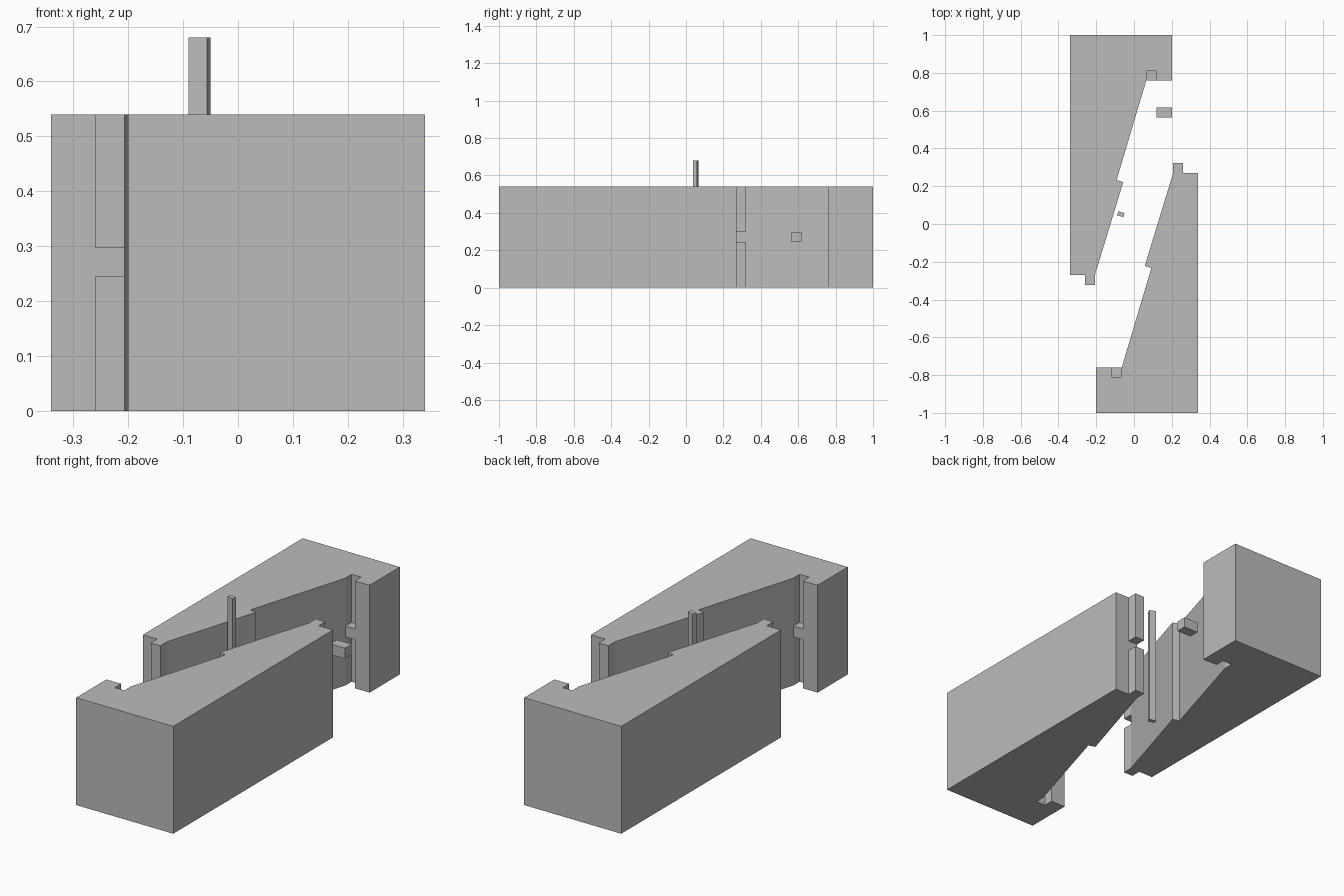
import bpy
import bmesh
from math import radians
from mathutils import Matrix

cube = bpy.data.objects.get("Cube")
if cube:
    bpy.data.objects.remove(cube, do_unlink=True)

HEIGHT = 0.54
GAP_LOW, GAP_HIGH = 0.245, 0.298

grey = bpy.data.materials.new("plain grey")
grey.use_nodes = True
grey.diffuse_color = (0.5, 0.5, 0.5, 1)
grey.node_tree.nodes["Principled BSDF"].inputs["Base Color"].default_value = (0.5, 0.5, 0.5, 1)


def prism(name, outline, low, high, turn=0):
    """Extrude a plan outline between two heights, turned about the z axis."""
    bm = bmesh.new()
    face = bm.faces.new([bm.verts.new((x, y, low)) for x, y in outline])
    up = bmesh.ops.extrude_face_region(bm, geom=[face])
    moved = [v for v in up["geom"] if isinstance(v, bmesh.types.BMVert)]
    bmesh.ops.translate(bm, verts=moved, vec=(0, 0, high - low))
    bmesh.ops.recalc_face_normals(bm, faces=bm.faces)
    bm.transform(Matrix.Rotation(radians(turn), 4, "Z"))
    mesh = bpy.data.meshes.new(name)
    bm.to_mesh(mesh)
    bm.free()
    mesh.materials.append(grey)
    obj = bpy.data.objects.new(name, mesh)
    bpy.context.collection.objects.link(obj)
    return obj


def rect(x0, x1, y0, y1):
    return [(x0, y0), (x1, y0), (x1, y1), (x0, y1)]


# Plan of one beam end: square butt, mortise slot, stepped slanting face
beam_plan = [
    (-0.2, -1), (0.34, -1), (0.34, 0.27), (0.207, 0.27),
    (0.057, -0.222), (0.092, -0.233), (-0.065, -0.76),
    (-0.065, -0.81), (-0.118, -0.81), (-0.118, -0.76), (-0.2, -0.76),
]

# The two beams are the same piece, turned half way round
for side, turn in (("front", 0), ("back", 180)):
    prism(side + "_beam", beam_plan, 0, HEIGHT, turn)
    tenon = rect(0.207, 0.26, 0.27, 0.322)
    prism(side + "_lower_tenon", tenon, 0, GAP_LOW, turn)
    prism(side + "_upper_tenon", tenon, GAP_HIGH, HEIGHT, turn)
    # Stub across the slot that fits the gap between the tenons
    prism(side + "_slot_stub", rect(-0.118, -0.065, -0.81, -0.76), GAP_LOW, GAP_HIGH, turn)

# Loose cross peg
prism("cross_peg", rect(0.118, 0.2, 0.565, 0.618), GAP_LOW, GAP_HIGH)

# Tall locking key, square to the slanting faces
key = prism("locking_key", rect(-0.0175, 0.0175, -0.011, 0.011), 0.07, 0.68, -16.5)
key.location = (-0.07, 0.052, 0)
